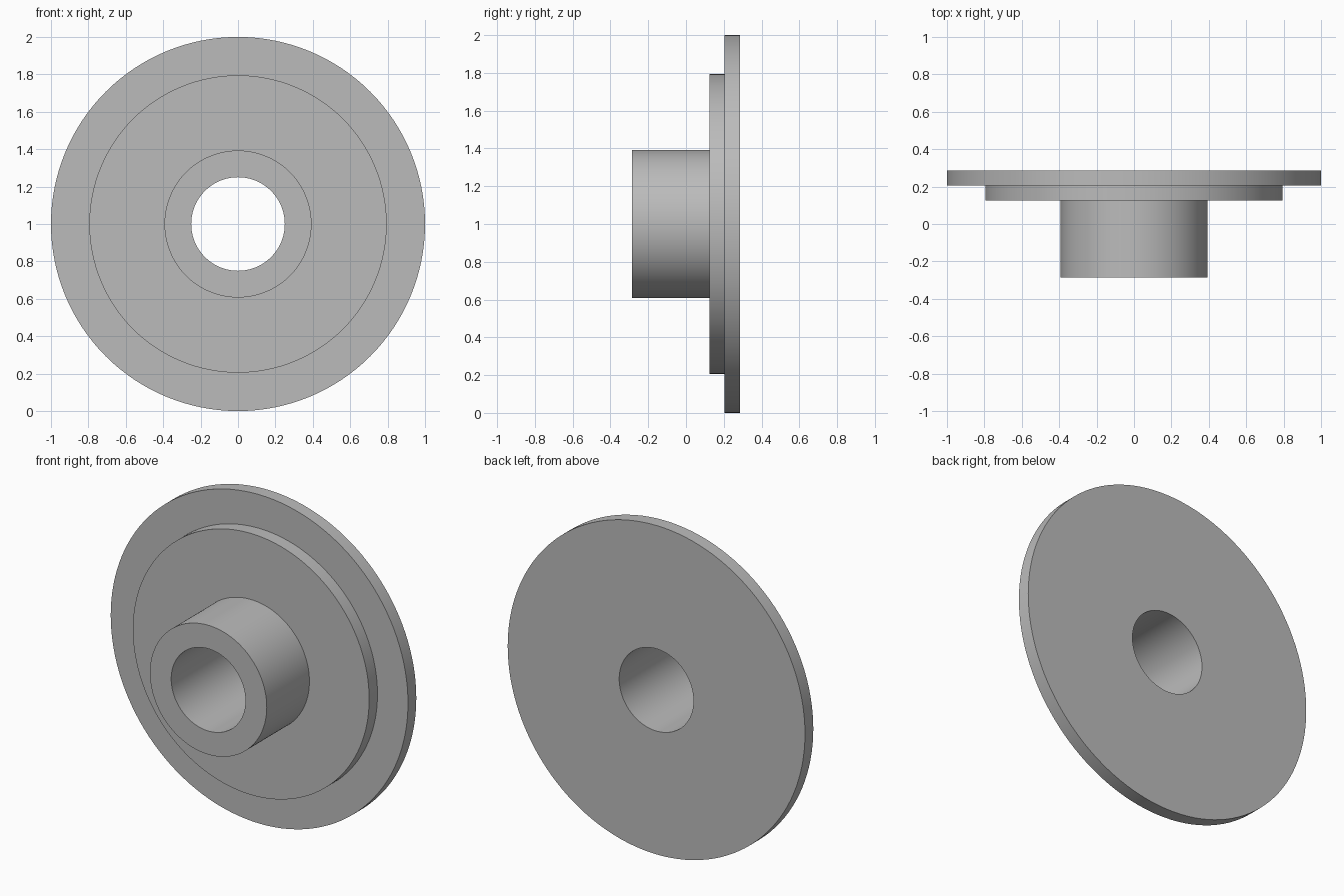
import bpy
import bmesh
from math import pi, radians
from mathutils import Vector

cube = bpy.data.objects.get("Cube")
if cube:
    bpy.data.objects.remove(cube, do_unlink=True)

# Main dimensions
SEGMENTS = 128
BORE_R, HUB_R, STEP_R, RIM_R = 0.25, 0.393, 0.795, 1.0
HUB_FRONT, STEP_FRONT, RIM_FRONT, BACK = -0.285, 0.125, 0.205, 0.285
AXIS_HEIGHT = RIM_R

# Plain grey metal
grey = bpy.data.materials.new("plain_grey")
grey.use_nodes = True
colour = (0.5, 0.5, 0.5, 1.0)
grey.diffuse_color = colour
grey.node_tree.nodes["Principled BSDF"].inputs["Base Color"].default_value = colour


def lathe(name, profile, material):
    """Turn a closed (radius, y) profile once around the y axis."""
    bm = bmesh.new()
    verts = [bm.verts.new((r, y, 0)) for r, y in profile]
    edges = [bm.edges.new((v, verts[i - 1])) for i, v in enumerate(verts)]
    bmesh.ops.spin(bm, geom=verts + edges, cent=Vector(), axis=Vector((0, 1, 0)),
                   angle=2 * pi, steps=SEGMENTS, use_merge=True)
    bmesh.ops.remove_doubles(bm, verts=bm.verts, dist=1e-5)
    bmesh.ops.recalc_face_normals(bm, faces=bm.faces)
    mesh = bpy.data.meshes.new(name)
    bm.to_mesh(mesh)
    bm.free()
    mesh.materials.append(material)
    obj = bpy.data.objects.new(name, mesh)
    bpy.context.collection.objects.link(obj)
    return obj


# Stepped flange with hollow hub
flange = lathe("flanged_hub", [
    (BORE_R, HUB_FRONT), (HUB_R, HUB_FRONT),
    (HUB_R, STEP_FRONT), (STEP_R, STEP_FRONT),
    (STEP_R, RIM_FRONT), (RIM_R, RIM_FRONT),
    (RIM_R, BACK), (BORE_R, BACK),
], grey)
flange.location.z = AXIS_HEIGHT

# Smooth round walls, crisp corners
bpy.ops.object.select_all(action="DESELECT")
flange.select_set(True)
bpy.context.view_layer.objects.active = flange
bpy.ops.object.shade_smooth_by_angle(angle=radians(30))
